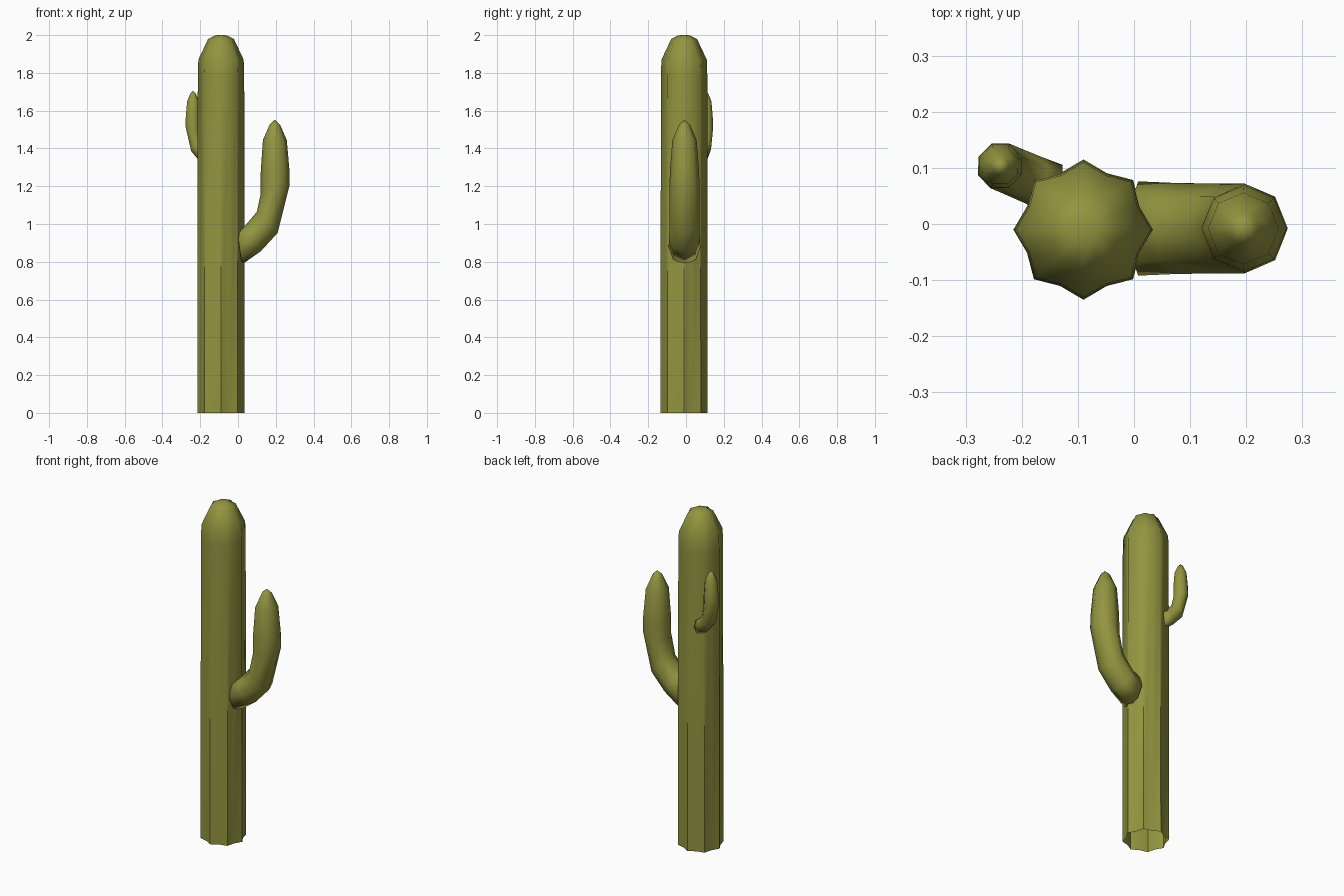
import bpy, bmesh
from math import sin, cos, pi, radians
from mathutils import Vector

if "Cube" in bpy.data.objects:
    bpy.data.objects.remove(bpy.data.objects["Cube"])

green = bpy.data.materials.new("cactus_green")
green.diffuse_color = (0.29, 0.30, 0.05, 1)
green.use_nodes = True
green.node_tree.nodes["Principled BSDF"].inputs["Base Color"].default_value = green.diffuse_color


def loft(name, rings, tip, cap_base=False, sharp_below=None):
    """Skin a list of equal-sized vertex rings, closed by a fan to the tip."""
    bm = bmesh.new()
    loops = [[bm.verts.new(p) for p in ring] for ring in rings]
    n = len(loops[0])
    for a, b in zip(loops, loops[1:]):
        for i in range(n):
            j = (i + 1) % n
            bm.faces.new((a[i], a[j], b[j], b[i]))
    top = bm.verts.new(tip)
    for i in range(n):
        bm.faces.new((loops[-1][i], loops[-1][(i + 1) % n], top))
    if cap_base:
        bm.faces.new(loops[0][::-1])
    bm.normal_update()
    for f in bm.faces:
        f.smooth = True
    if sharp_below:
        for e in bm.edges:
            low = all(v.co.z < sharp_below for v in e.verts)
            if low and len(e.link_faces) == 2 and e.calc_face_angle() > radians(40):
                e.smooth = False
    mesh = bpy.data.meshes.new(name)
    bm.to_mesh(mesh)
    bm.free()
    mesh.materials.append(green)
    obj = bpy.data.objects.new(name, mesh)
    bpy.context.collection.objects.link(obj)
    return obj


# Trunk: eight-ribbed column, open underneath, with a rounded crown
CX, CY = -0.09, -0.01
trunk_profile = [(0.125, 0), (0.123, 1.78), (0.12, 1.87), (0.068, 1.98), (0.03, 1.999)]
trunk_rings = []
for r, z in trunk_profile:
    ring = []
    for i in range(16):
        rr = r * (1 if i % 2 == 0 else 0.87)
        ring.append((CX + rr * cos(i * pi / 8), CY + rr * sin(i * pi / 8), z))
    trunk_rings.append(ring)
loft("trunk", trunk_rings, (CX, CY, 2.0), sharp_below=1.79)

# Arm sections: outer (x, z), inner (x, z), half width
arm_sections = [
    ((0.02, 0.785), (-0.005, 0.972), 0.084),
    ((0.12, 0.855), (0.035, 0.988), 0.081),
    ((0.21, 0.953), (0.10, 1.065), 0.080),
    ((0.274, 1.21), (0.12, 1.16), 0.080),
    ((0.272, 1.29), (0.12, 1.27), 0.077),
    ((0.258, 1.445), (0.132, 1.445), 0.064),
    ((0.222, 1.527), (0.168, 1.527), 0.028),
]


def arm(name, origin, direction, scale):
    """Bent octagonal arm, placed and scaled in a vertical plane."""
    u = Vector((direction[0], direction[1], 0)).normalized()
    up = Vector((0, 0, 1))
    side = up.cross(u)
    base = Vector(origin)

    def place(s, t, z):
        return base + scale * (u * s + side * t + up * z)

    rings = []
    for o, i, w in arm_sections:
        mx, mz = (o[0] + i[0]) / 2, (o[1] + i[1]) / 2
        hx, hz = (o[0] - i[0]) / 2, (o[1] - i[1]) / 2
        rings.append([place(mx + hx * cos(k * pi / 4), w * sin(k * pi / 4),
                            mz + hz * cos(k * pi / 4)) for k in range(8)])
    loft(name, rings, place(0.195, 0, 1.552), cap_base=True)


# Large right arm and the same shape reused smaller at the back left
arm("large_arm", (0, -0.008, 0), (1, 0), 1.0)
arm("small_arm", (-0.141, 0.062, 0.868), (-0.92, 0.39), 0.54)
